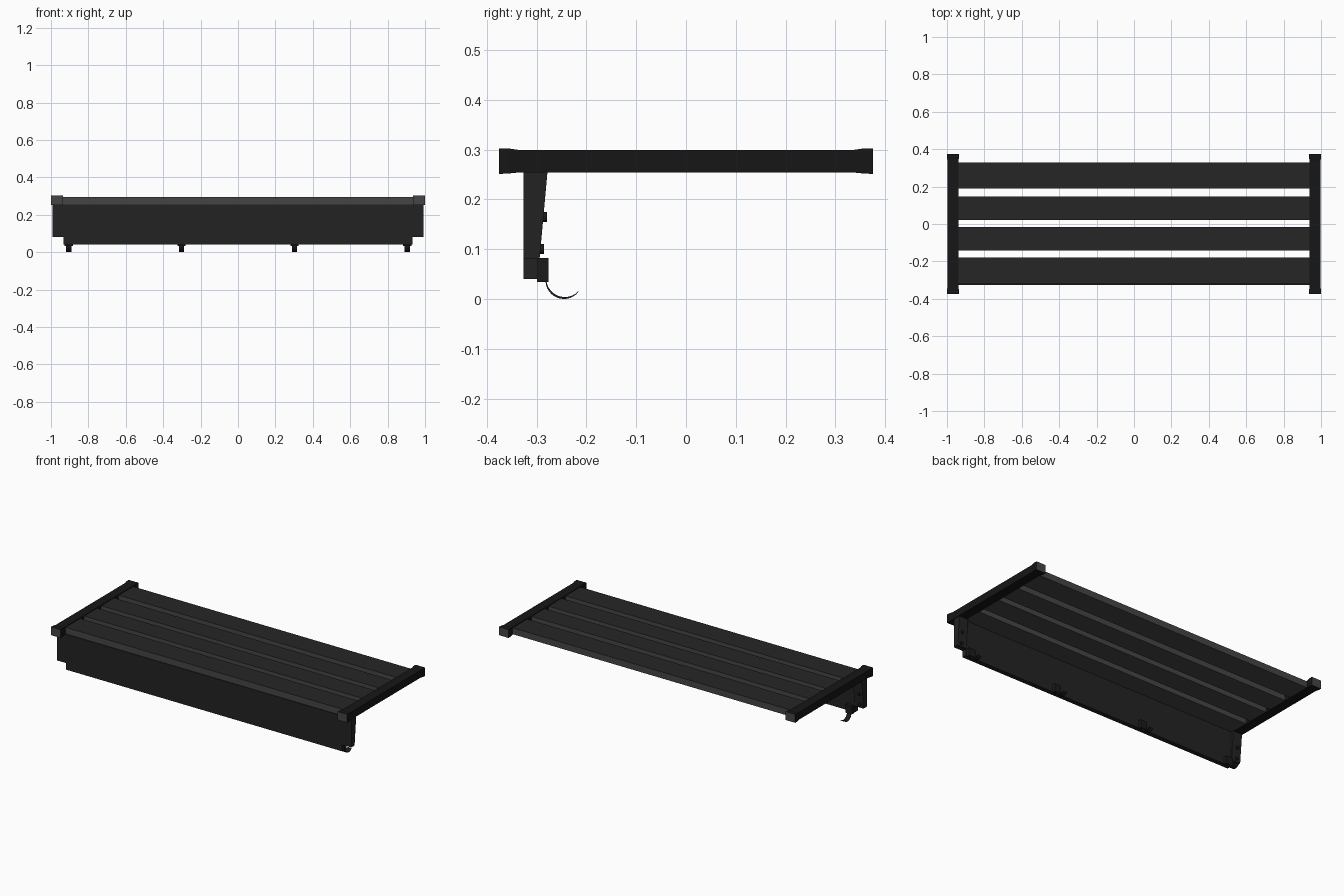
import bpy, bmesh, math
from mathutils import Matrix

cube = bpy.data.objects.get("Cube")
if cube:
    bpy.data.objects.remove(cube, do_unlink=True)


def material(name, rgb):
    m = bpy.data.materials.new(name)
    m.use_nodes = True
    m.diffuse_color = (*rgb, 1)
    m.node_tree.nodes["Principled BSDF"].inputs["Base Color"].default_value = (*rgb, 1)
    return m


slat_dark = material("slat charcoal", (0.019, 0.019, 0.019))
edge_grey = material("edge grey", (0.060, 0.060, 0.060))
bar_black = material("bar black", (0.008, 0.008, 0.008))
panel_dark = material("panel charcoal", (0.0165, 0.0165, 0.0165))
metal_black = material("hook black", (0.011, 0.011, 0.011))


def finish(name, bm, *mats):
    bmesh.ops.recalc_face_normals(bm, faces=bm.faces)
    me = bpy.data.meshes.new(name)
    bm.to_mesh(me)
    bm.free()
    for m in mats:
        me.materials.append(m)
    ob = bpy.data.objects.new(name, me)
    bpy.context.collection.objects.link(ob)
    return ob


def loft(bm, rings):
    """Join equal closed rings of points and cap both ends."""
    rows = [[bm.verts.new(p) for p in ring] for ring in rings]
    n = len(rows[0])
    for a, b in zip(rows, rows[1:]):
        for i in range(n):
            j = (i + 1) % n
            bm.faces.new((a[i], a[j], b[j], b[i]))
    bm.faces.new(rows[0])
    bm.faces.new(rows[-1])
    bm.normal_update()


def rect(x0, x1, y, z0, z1):
    return [(x0, y, z0), (x1, y, z0), (x1, y, z1), (x0, y, z1)]


def box(name, x, y, z, *mats):
    bm = bmesh.new()
    loft(bm, [rect(*x, y[0], *z), rect(*x, y[1], *z)])
    return finish(name, bm, *mats)


# Shelf slats: dark tops, lighter edges and undersides
for i, y in enumerate([(-0.322, -0.18), (-0.142, -0.015), (0.022, 0.148), (0.19, 0.33)]):
    slat = box(f"slat_{i + 1}", (-0.945, 0.945), y, (0.256, 0.295), slat_dark, edge_grey)
    for f in slat.data.polygons:
        f.material_index = 0 if f.normal.z > 0.5 else 1

# Side bars with flared ends
half = [(0.375, 0.032, 0.251, 0.302), (0.355, 0.032, 0.252, 0.302), (0.335, 0.029, 0.254, 0.299)]
sections = [(-y, w, a, b) for y, w, a, b in half] + half[::-1]
for side, s in (("left", 1), ("right", -1)):
    bm = bmesh.new()
    cx = s * 0.968
    loft(bm, [rect(cx - w, cx + w, y, a, b) for y, w, a, b in sections])
    bar = finish(f"{side}_side_bar", bm, bar_black, edge_grey)
    for f in bar.data.polygons:
        f.material_index = int(abs(f.normal.y) > 0.9)

    # Tapered wall bracket under each bar
    profile = [(-0.326, 0.08), (-0.294, 0.08), (-0.278, 0.256), (-0.326, 0.256)]
    bm = bmesh.new()
    loft(bm, [[(s * x, y, z) for y, z in profile] for x in (0.932, 0.993)])
    finish(f"{side}_bracket", bm, panel_dark)

    # Bracket screws
    for k, (y, z) in enumerate([(-0.291, 0.1), (-0.285, 0.165)]):
        bm = bmesh.new()
        bmesh.ops.create_cone(bm, cap_ends=True, segments=12, radius1=0.01, radius2=0.01, depth=0.012,
                              matrix=Matrix.Translation((cx, y, z)) @ Matrix.Rotation(math.pi / 2, 4, "X"))
        finish(f"{side}_screw_{k + 1}", bm, metal_black)

# Back panel hanging under the shelf
box("hanging_panel", (-0.932, 0.932), (-0.326, -0.298), (0.04, 0.256), panel_dark)

# Hooks with mounting blocks
for i, x in enumerate((-0.905, -0.302, 0.302, 0.905)):
    box(f"hook_mount_{i + 1}", (x - 0.022, x + 0.022), (-0.299, -0.276), (0.034, 0.082), metal_black)
    bm = bmesh.new()
    rings = []
    steps = 14
    for k in range(steps + 1):
        t = k / steps
        a = math.radians(172 + 150 * t)
        thick = 0.0012 + 0.003 * math.sin(math.pi * t)
        w = 0.014
        ring = []
        for r, dx in ((0.037, -w), (0.037, w), (0.037 - thick, w), (0.037 - thick, -w)):
            ring.append((x + dx, -0.245 + r * math.cos(a), 0.037 + r * math.sin(a)))
        rings.append(ring)
    loft(bm, rings)
    hook = finish(f"hook_{i + 1}", bm, metal_black)
    bpy.ops.object.select_all(action="DESELECT")
    hook.select_set(True)
    bpy.context.view_layer.objects.active = hook
    bpy.ops.object.shade_smooth_by_angle(angle=math.radians(35))
